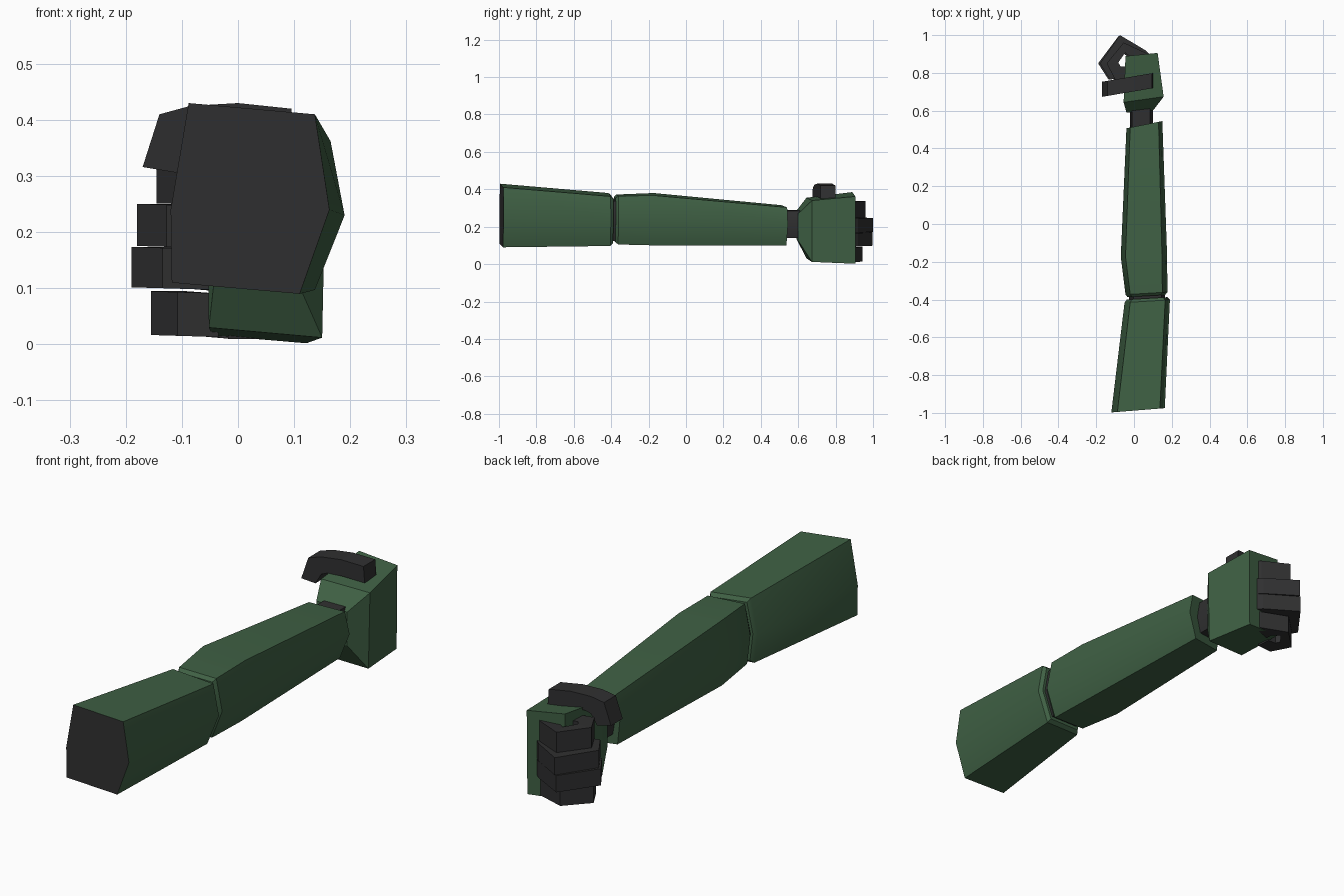
import bpy, bmesh, math

if "Cube" in bpy.data.objects:
    bpy.data.objects.remove(bpy.data.objects["Cube"])


def material(name, col):
    m = bpy.data.materials.new(name)
    m.diffuse_color = (*col, 1)
    m.use_nodes = True
    m.node_tree.nodes["Principled BSDF"].inputs["Base Color"].default_value = m.diffuse_color
    return m


GREEN = material("armour green", (0.05, 0.118, 0.058))
DARK = material("dark rubber", (0.029, 0.029, 0.030))


def loft(name, rings, mats, smooth=35, dark_start=False):
    """Skin a list of equal-length point rings and cap both ends."""
    bm = bmesh.new()
    vr = [[bm.verts.new(p) for p in r] for r in rings]
    n = len(rings[0])
    for a, b in zip(vr, vr[1:]):
        for i in range(n):
            bm.faces.new((a[i], a[(i + 1) % n], b[(i + 1) % n], b[i]))
    start = bm.faces.new(vr[0])
    bm.faces.new(vr[-1])
    if dark_start:
        start.material_index = 1
    bmesh.ops.recalc_face_normals(bm, faces=bm.faces)
    me = bpy.data.meshes.new(name)
    bm.to_mesh(me)
    bm.free()
    for m in mats:
        me.materials.append(m)
    ob = bpy.data.objects.new(name, me)
    bpy.context.collection.objects.link(ob)
    if smooth:
        bpy.ops.object.select_all(action='DESELECT')
        ob.select_set(True)
        bpy.context.view_layer.objects.active = ob
        bpy.ops.object.shade_smooth_by_angle(angle=math.radians(smooth))
    return ob


def section(y, slope, pts):
    """Cross-section of the arm at y, skewed along x."""
    return [(x, y + slope * x, z) for x, z in pts]


def shrink(pts, k):
    cx = sum(p[0] for p in pts) / len(pts)
    cz = sum(p[1] for p in pts) / len(pts)
    return [(cx + (x - cx) * k, cz + (z - cz) * k) for x, z in pts]


# Upper arm: six-sided, dark cut face at the shoulder, chamfer at the elbow
shoulder = [(-.088, .43), (.137, .41), (.163, .24), (.11, .09), (-.118, .11), (-.12, .24)]
elbow = [(-.02, .38), (.165, .362), (.19, .23), (.137, .097), (-.035, .105), (-.05, .235)]
loft("upper_arm", [section(-.988, .08, shoulder), section(-.413, .06, elbow),
                   section(-.398, .06, shrink(elbow, .9))],
     [GREEN, DARK], dark_start=True)

# Elbow joint
loft("elbow_joint", [section(-.43, .05, shrink(elbow, .8)), section(-.34, .05, shrink(elbow, .8))], [DARK])

# Forearm: swells near the elbow, tapers to the wrist
fore_a = [(-.02, .372), (.15, .365), (.177, .23), (.13, .105), (-.03, .115), (-.045, .24)]
fore_b = [(-.045, .38), (.148, .366), (.175, .23), (.13, .1), (-.05, .104), (-.07, .23)]
fore_c = [(-.02, .315), (.13, .303), (.15, .21), (.11, .1), (-.03, .105), (-.04, .21)]
loft("forearm", [section(-.385, .06, shrink(fore_a, .9)), section(-.371, .06, fore_a),
                 section(-.17, .06, fore_b), section(.515, .2, fore_c)], [GREEN])

# Wrist joint
wrist = [(-.01, .29), (.085, .285), (.1, .21), (.08, .14), (-.01, .145), (-.02, .21)]
loft("wrist_joint", [section(.48, .1, wrist), section(.64, .1, wrist)], [DARK])

# Hand block with tapered heel
loft("hand", [section(.593, .07, [(-.04, .285), (.1, .27), (.1, .125), (-.04, .135)]),
              section(.652, .14, [(-.055, .355), (.157, .34), (.15, .012), (-.052, .03)]),
              section(.893, .1, [(-.045, .385), (.125, .362), (.122, .002), (-.045, .016)])],
     [GREEN], smooth=0)

# Fingers: curled strips, outer and inner path paired into quad rings
OUTER = [(.085, .895), (.06, .92), (-.08, 1.0), (-.19, .85), (-.135, .765), (-.05, .775)]
INNER = [(-.03, .85), (-.03, .88), (-.07, .92), (-.115, .855), (-.1, .835), (-.055, .835)]


def finger(name, z0, z1, sx, sy):
    def fit(x, y):
        return .06 + (x - .06) * sx, .88 + (y - .88) * (sy if y > .88 else 1)
    rings = []
    for o, i in zip(OUTER, INNER):
        (ox, oy), (ix, iy) = fit(*o), fit(*i)
        tilt = -.03 * ox
        rings.append([(ox, oy, z0 + tilt), (ox, oy, z1 + tilt), (ix, iy, z1 + tilt), (ix, iy, z0 + tilt)])
    loft(name, rings, [DARK], smooth=0)


for name, z0, z1, sx, sy in [("index_finger", .247, .335, .82, .67), ("middle_finger", .17, .245, .96, 1),
                             ("ring_finger", .096, .168, 1, .98), ("little_finger", .012, .09, .86, .52)]:
    finger(name, z0, z1, sx, sy)

# Thumb: lies across the top of the hand, tip bent down
TOP = [(.095, .42), (0, .43), (-.085, .425), (-.14, .41), (-.17, .316)]
BOTTOM = [(.1, .35), (0, .36), (-.06, .36), (-.085, .35), (-.11, .306)]
loft("thumb", [[(tx, .742 + .17 * tx - .04, tz), (tx, .742 + .17 * tx + .04, tz),
                (bx, .742 + .17 * bx + .04, bz), (bx, .742 + .17 * bx - .04, bz)]
               for (tx, tz), (bx, bz) in zip(TOP, BOTTOM)], [DARK], smooth=0)
